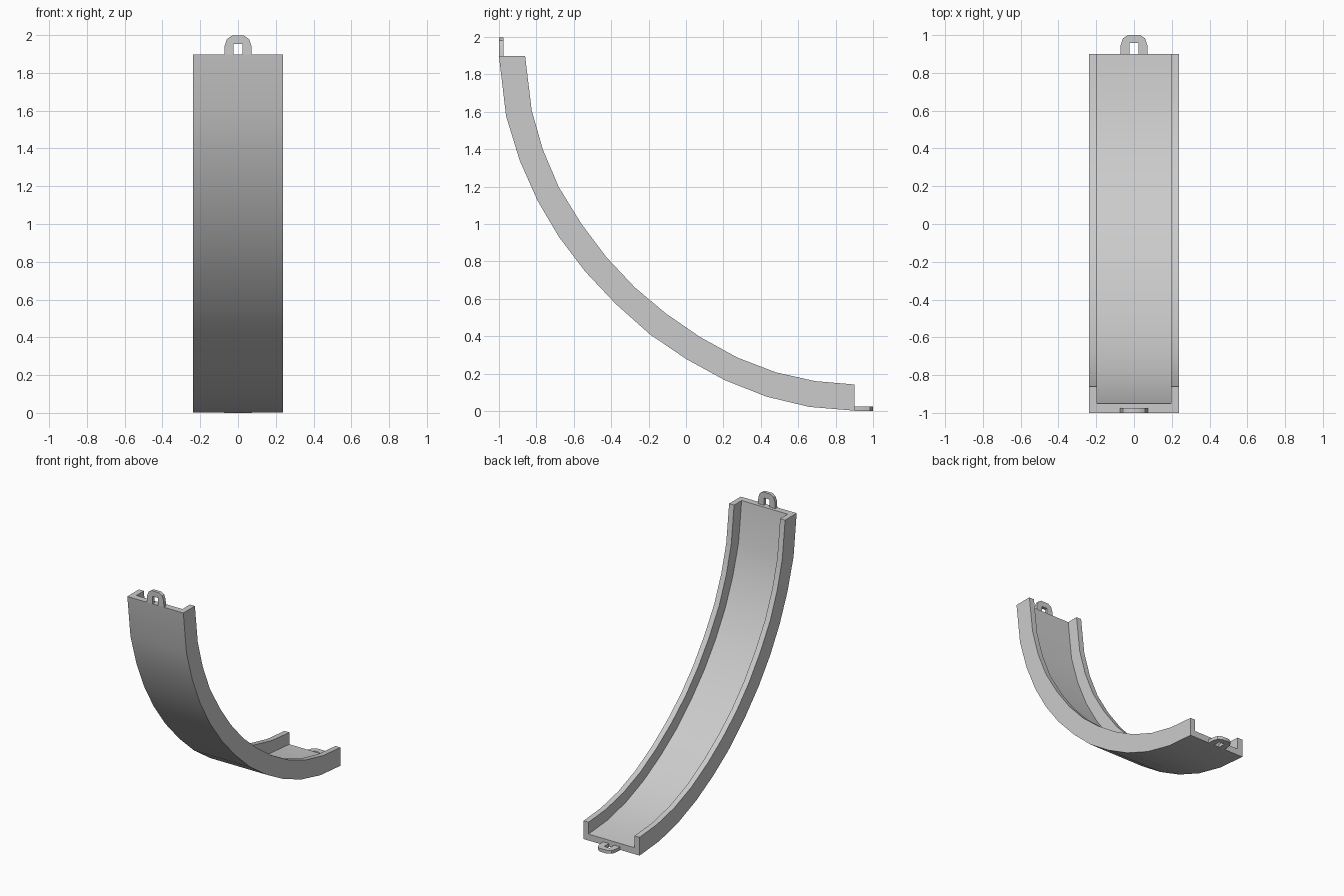
import bpy, bmesh

if "Cube" in bpy.data.objects:
    bpy.data.objects.remove(bpy.data.objects["Cube"])

# (y, z) stations along the curved track: outer underside and inner wall rim
OUTER = [(-1, 1.9), (-.962, 1.58), (-.89, 1.345), (-.795, 1.13), (-.68, .935), (-.54, .75),
         (-.375, .575), (-.193, .413), (.003, .28), (.21, .167), (.43, .08), (.66, .025), (.9, .005)]
INNER = [(-.86, 1.9), (-.825, 1.61), (-.765, 1.4), (-.68, 1.2), (-.56, 1.005), (-.425, .825),
         (-.275, .665), (-.108, .525), (.073, .4), (.272, .29), (.48, .21), (.69, .163), (.9, .145)]
# U cross-section: (x, fraction of wall height)
W, I, F = .237, .195, .35
SECTION = [(-W, 0), (W, 0), (W, 1), (I, 1), (I, F), (-I, F), (-I, 1), (-W, 1)]


def finish(name, bm):
    bmesh.ops.recalc_face_normals(bm, faces=bm.faces)
    me = bpy.data.meshes.new(name)
    bm.to_mesh(me)
    bm.free()
    ob = bpy.data.objects.new(name, me)
    bpy.context.collection.objects.link(ob)
    bpy.ops.object.select_all(action='DESELECT')
    ob.select_set(True)
    bpy.context.view_layer.objects.active = ob
    bpy.ops.object.shade_smooth_by_angle(angle=.6)
    return ob


# Channel-shaped track swept along the curve
bm = bmesh.new()
rings = [[bm.verts.new((x, a[0] + (b[0] - a[0]) * f, a[1] + (b[1] - a[1]) * f)) for x, f in SECTION]
         for a, b in zip(OUTER, INNER)]
n = len(SECTION)
for r, s in zip(rings, rings[1:]):
    for i in range(n):
        j = (i + 1) % n
        bm.faces.new((r[i], r[j], s[j], s[i]))
for r in (rings[0], rings[-1]):
    bm.faces.new((r[0], r[1], r[4], r[5]))
    bm.faces.new((r[1], r[2], r[3], r[4]))
    bm.faces.new((r[0], r[5], r[6], r[7]))
finish("curved_track", bm)

# Connector loops: arch with a square hole, (side, outward distance)
OUT = [(.073, 0), (.07, .05), (.058, .083), (.032, .1)]
INN = [(.023, 0), (.023, .045), (.023, .057), (.015, .057)]


def loop(name, place):
    bm = bmesh.new()
    outer = OUT + [(-s, d) for s, d in reversed(OUT)]
    inner = INN + [(-s, d) for s, d in reversed(INN)]
    grid = [[bm.verts.new(place(*p, t)) for p, t in ((o, 0), (i, 0), (i, .025), (o, .025))]
            for o, i in zip(outer, inner)]
    for r, s in zip(grid, grid[1:]):
        for k in range(4):
            m = (k + 1) % 4
            bm.faces.new((r[k], r[m], s[m], s[k]))
    bm.faces.new(grid[0])
    bm.faces.new(grid[-1])
    finish(name, bm)


loop("top_connector", lambda s, d, t: (s, -1 + t, 1.9 + d))
loop("bottom_connector", lambda s, d, t: (s, .9 + d, .003 + t))
# Rest the model on the ground
for ob in bpy.context.scene.objects:
    ob.location.z = -.003
